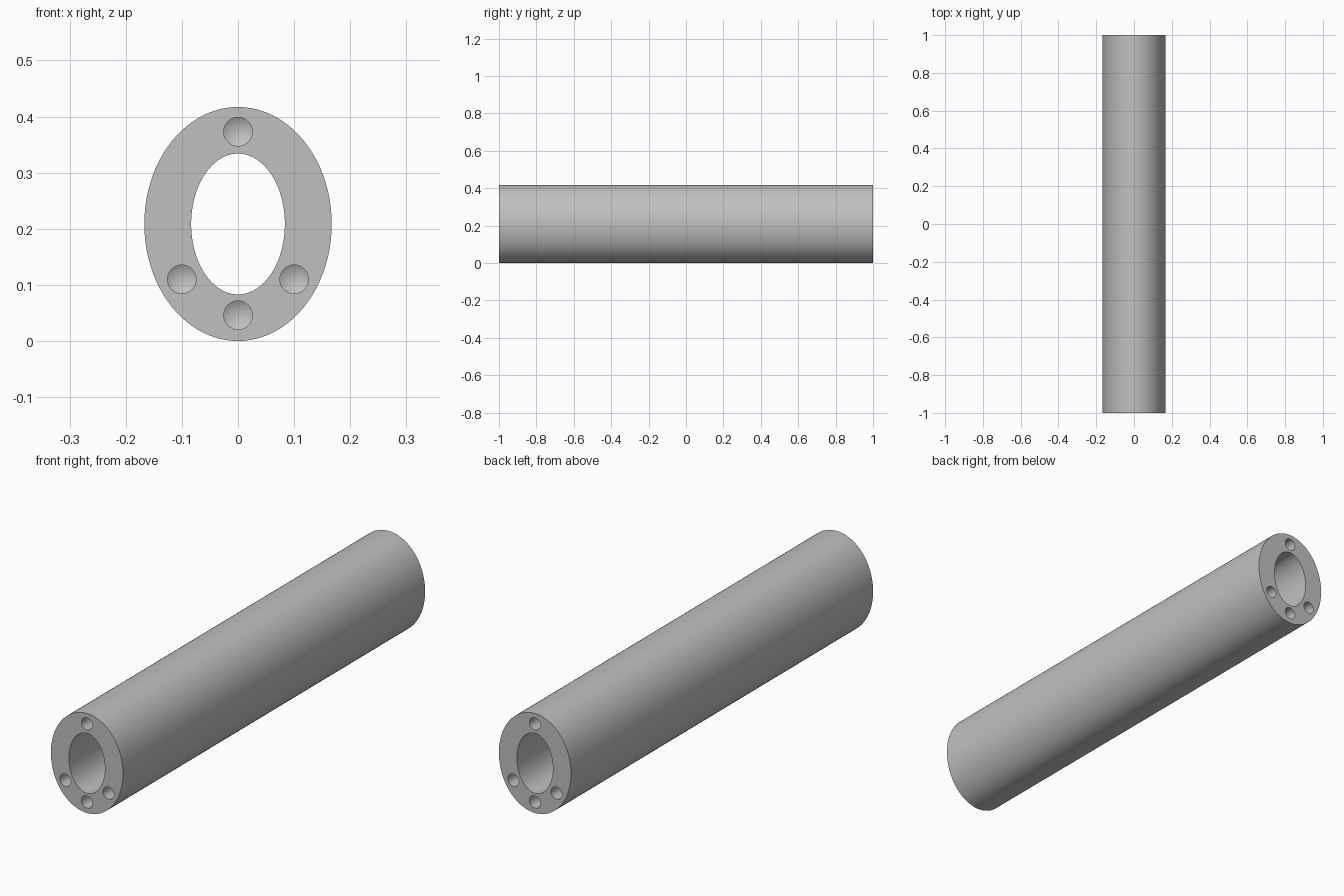
import bpy
import math
from mathutils import Matrix

cube = bpy.data.objects.get("Cube")
if cube:
    bpy.data.objects.remove(cube, do_unlink=True)

import bmesh

CENTRE_Z = 0.2085
HOLE_RADIUS = 0.0255
HOLE_DEPTH = 0.16
TIP = 0.015

grey = bpy.data.materials.new("plain grey")
grey.use_nodes = True
colour = (0.53, 0.53, 0.53, 1)
grey.diffuse_color = colour
grey.node_tree.nodes["Principled BSDF"].inputs["Base Color"].default_value = colour


def make_object(name, bm):
    bmesh.ops.recalc_face_normals(bm, faces=bm.faces)
    mesh = bpy.data.meshes.new(name)
    bm.to_mesh(mesh)
    bm.free()
    obj = bpy.data.objects.new(name, mesh)
    bpy.context.collection.objects.link(obj)
    mesh.materials.append(grey)
    return obj


def elliptical_rod(name, rx, rz, length):
    """Solid rod of elliptical section lying along y."""
    bm = bmesh.new()
    place = (Matrix.Translation((0, 0, CENTRE_Z))
             @ Matrix.Diagonal((rx, 1, rz, 1))
             @ Matrix.Rotation(math.pi / 2, 4, "X"))
    bmesh.ops.create_cone(bm, cap_ends=True, segments=96, radius1=1, radius2=1,
                          depth=length, matrix=place)
    return make_object(name, bm)


def drill(name, x, z, side):
    """Round drill shape with a pointed tip, entering from the end at y = side."""
    bm = bmesh.new()
    steps = 32
    profile = [(0, 1.05), (HOLE_RADIUS, 1.05),
               (HOLE_RADIUS, 1 - HOLE_DEPTH), (0, 1 - HOLE_DEPTH - TIP)]
    verts = [bm.verts.new((x + r, side * y, z)) for r, y in profile]
    edges = [bm.edges.new(pair) for pair in zip(verts, verts[1:])]
    bmesh.ops.spin(bm, geom=verts + edges, cent=(x, 0, z), axis=(0, 1, 0),
                   angle=2 * math.pi, steps=steps)
    bmesh.ops.remove_doubles(bm, verts=bm.verts, dist=0.0001)
    return make_object(name, bm)


# Tube body with its central bore
tube = elliptical_rod("tube", 0.167, CENTRE_Z, 2)
cutters = [elliptical_rod("bore_cutter", 0.0835, 0.1255, 2.2)]

# Four blind screw holes in each end
for side in (-1, 1):
    for x, z in ((0, 0.373), (0, 0.046), (-0.1, 0.11), (0.1, 0.11)):
        cutters.append(drill("hole_cutter", x, z, side))

bpy.context.view_layer.objects.active = tube
for cutter in cutters:
    cut = tube.modifiers.new("cut", "BOOLEAN")
    cut.operation = "DIFFERENCE"
    cut.solver = "EXACT"
    cut.object = cutter
    bpy.ops.object.modifier_apply(modifier=cut.name)
    bpy.data.objects.remove(cutter, do_unlink=True)

# Smooth walls, sharp rims
bpy.ops.object.select_all(action="DESELECT")
tube.select_set(True)
bpy.ops.object.shade_smooth_by_angle(angle=math.radians(30))
